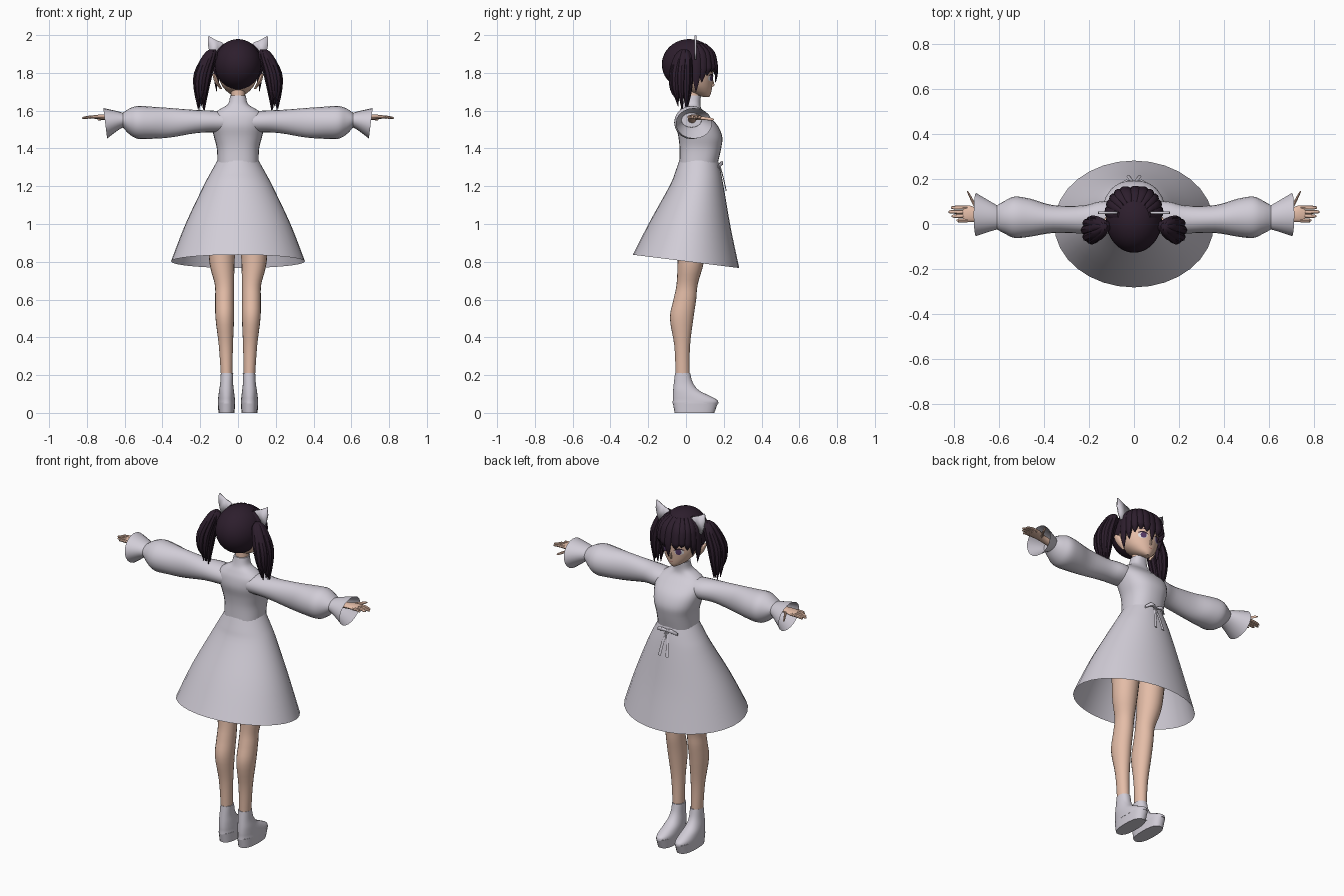
import bpy, bmesh, math, random
from mathutils import Vector
from mathutils.bvhtree import BVHTree

random.seed(4)
if "Cube" in bpy.data.objects:
    bpy.data.objects.remove(bpy.data.objects["Cube"], do_unlink=True)
parts = []


def material(name, rgb):
    m = bpy.data.materials.new(name)
    m.use_nodes = True
    m.diffuse_color = (*rgb, 1)
    m.node_tree.nodes["Principled BSDF"].inputs["Base Color"].default_value = (*rgb, 1)
    return m


fabric = material("pale lilac fabric", (0.64, 0.61, 0.68))
skin = material("skin", (0.78, 0.51, 0.39))
hair = material("dark plum hair", (0.026, 0.013, 0.026))
white = material("eye white", (0.75, 0.72, 0.75))
iris = material("violet iris", (0.09, 0.04, 0.13))
lip = material("rose lip", (0.5, 0.17, 0.15))


def finish(name, bm, mat, mirror=False, thickness=0):
    bmesh.ops.recalc_face_normals(bm, faces=bm.faces)
    mesh = bpy.data.meshes.new(name)
    bm.to_mesh(mesh)
    bm.free()
    mesh.materials.append(mat)
    ob = bpy.data.objects.new(name, mesh)
    bpy.context.collection.objects.link(ob)
    if thickness:
        ob.modifiers.new("Thickness", "SOLIDIFY").thickness = thickness
    if mirror:
        mod = ob.modifiers.new("Mirror", "MIRROR")
        mod.use_mirror_merge = False
    parts.append(ob)
    return ob


def smooth_rings(rings, steps):
    """Catmull-Rom blend between the given rings."""
    rings = [tuple(r) + (0,) * (6 - len(r)) for r in rings]
    out = []
    for i in range(len(rings) - 1):
        a, b, c, d = (rings[max(0, min(len(rings) - 1, i + k))] for k in (-1, 0, 1, 2))
        for s in range(steps):
            t = s / steps
            out.append([0.5 * (2 * q + (r - p) * t + (2 * p - 5 * q + 4 * r - w) * t * t
                               + (3 * q - p - 3 * r + w) * t ** 3)
                        for p, q, r, w in zip(a, b, c, d)])
    return out + [list(rings[-1])]


def loft(name, rings, mat, axis="Z", sides=20, steps=4, caps=True, mirror=False, square=1.0):
    """Rings: (position, centre1, centre2, radius1, radius2, tilt) along an axis."""
    bm = bmesh.new()
    loops = []
    for pos, c1, c2, r1, r2, tilt in smooth_rings(rings, steps):
        loop = []
        for k in range(sides):
            a = math.tau * k / sides
            u, v = (math.copysign(abs(w) ** square, w) for w in (math.cos(a), math.sin(a)))
            u, v = u * r1, v * r2
            p = pos + tilt * v
            co = (c1 + u, c2 + v, p) if axis == "Z" else (p, c1 + u, c2 + v)
            loop.append(bm.verts.new(co))
        loops.append(loop)
    for lo, hi in zip(loops, loops[1:]):
        for k in range(sides):
            n = (k + 1) % sides
            bm.faces.new((lo[k], lo[n], hi[n], hi[k]))
    if caps:
        bm.faces.new(loops[0])
        bm.faces.new(loops[-1])
    return finish(name, bm, mat, mirror)


# Dress
loft("skirt", [(1.335, 0, .067, .11, .103), (1.27, 0, .064, .146, .122, -.02),
               (1.2, 0, .058, .183, .142, -.05), (1.0, 0, .025, .278, .212, -.1),
               (.802, 0, 0, .355, .282, -.125)], fabric, sides=32, caps=False)
loft("bodice", [(1.325, 0, .067, .109, .102), (1.4, 0, .076, .112, .11), (1.46, 0, .076, .127, .116),
                (1.52, 0, .058, .14, .11), (1.57, 0, .037, .14, .083), (1.605, 0, .027, .1, .058),
                (1.635, 0, .03, .053, .046), (1.68, 0, .037, .042, .042)],
     fabric, sides=28, square=.85)
loft("sleeves", [(.07, .03, 1.54, .07, .055), (.15, .028, 1.543, .072, .058), (.23, .02, 1.542, .062, .062),
                 (.36, .022, 1.536, .062, .078), (.46, .028, 1.536, .084, .085),
                 (.53, .03, 1.538, .092, .087), (.575, .03, 1.543, .073, .068),
                 (.61, .029, 1.55, .053, .038)], fabric, "X", mirror=True)
loft("cuffs", [(.608, .029, 1.55, .053, .038), (.64, .034, 1.546, .067, .052, .04),
               (.703, .042, 1.533, .096, .081, .125)], fabric, "X", caps=False, mirror=True)
loft("bow_tails", [(1.315, .004, .176, .006, .005), (1.25, .014, .196, .008, .003),
                   (1.175, .025, .213, .009, .003)], fabric, sides=6, mirror=True)
loft("bow_loops", [(0, .18, 1.315, .008, .007), (.035, .19, 1.322, .007, .012),
                   (.065, .172, 1.305, .004, .009)], fabric, "X", sides=8, mirror=True)

# Legs and shoes
loft("legs", [(.19, .06, -.018, .03, .037), (.35, .064, -.02, .037, .041), (.5, .07, -.023, .049, .062),
              (.6, .071, -.006, .05, .06), (.68, .072, .006, .051, .056), (.8, .085, .025, .067, .07),
              (1.0, .085, .04, .075, .085), (1.1, .08, .05, .06, .08)], skin, mirror=True)
loft("shoe_soles", [(0, .061, .045, .043, .105), (.055, .061, .05, .045, .12)],
     fabric, steps=1, sides=24, square=.8, mirror=True)
loft("shoe_uppers", [(.05, .061, .05, .046, .121), (.068, .061, .048, .045, .118), (.09, .061, .028, .043, .098),
                     (.12, .061, 0, .039, .068), (.16, .06, -.014, .034, .05),
                     (.212, .058, -.018, .033, .04)], fabric, sides=24, square=.9, mirror=True)

# Hands
loft("palms", [(.6, .032, 1.552, .022, .019), (.68, .036, 1.564, .026, .015),
               (.73, .045, 1.567, .037, .013), (.76, .045, 1.566, .034, .009)],
     skin, "X", sides=14, mirror=True)
for finger, y, tip in (("little", .016, .79), ("ring", .035, .812), ("middle", .054, .826), ("index", .073, .815)):
    loft(finger + "_fingers", [(.74, y, 1.567, .009, .009), (.78, y, 1.567, .009, .008),
                               (tip - .008, y, 1.562, .007, .006), (tip, y, 1.561, .002, .002)],
         skin, "X", sides=8, steps=2, mirror=True)
loft("thumbs", [(.69, .055, 1.562, .014, .011), (.712, .09, 1.56, .013, .009),
                (.735, .133, 1.555, .009, .007), (.743, .146, 1.554, .002, .003)],
     skin, "X", sides=8, steps=2, mirror=True)

# Head
loft("neck", [(1.62, 0, .037, .037, .037), (1.74, 0, .04, .036, .038)], skin)
face = loft("face", [(1.672, 0, .108, .012, .014), (1.685, 0, .092, .037, .038), (1.705, 0, .072, .062, .063),
                     (1.735, 0, .055, .086, .084), (1.78, 0, .043, .103, .1), (1.85, 0, .03, .11, .11),
                     (1.93, 0, .02, .075, .075)], skin, sides=32)
loft("nose", [(1.725, 0, .134, .006, .004), (1.735, 0, .141, .006, .009), (1.765, 0, .14, .003, .003)],
     skin, sides=8)
loft("ears", [(1.715, .09, .022, .006, .006), (1.75, .112, .016, .011, .02),
              (1.785, .125, .008, .009, .021), (1.8, .13, 0, .002, .005)], skin, sides=12, mirror=True)

# Painted face details, laid on the face surface
surface = BVHTree.FromPolygons([v.co for v in face.data.vertices],
                               [p.vertices[:] for p in face.data.polygons])


def patch(name, cx, cz, rx, rz, mat, lift, mirror=True, bend=0.0, slant=0.0):
    bm = bmesh.new()
    bmesh.ops.create_grid(bm, x_segments=8, y_segments=8, size=1)
    for v in bm.verts:
        x, z = v.co.x, v.co.y
        u, w = x * math.sqrt(1 - z * z / 2), z * math.sqrt(1 - x * x / 2)
        px, pz = cx + u * rx, cz + w * rz - bend * u * u + slant * u
        hit = surface.ray_cast(Vector((px, 1, pz)), Vector((0, -1, 0)))[0]
        v.co = (px, (hit.y if hit else .12) + lift, pz)
    finish(name, bm, mat, mirror)


patch("eye_whites", .047, 1.772, .023, .017, white, .002)
patch("irises", .045, 1.773, .015, .017, iris, .004)
patch("upper_lashes", .048, 1.791, .027, .004, hair, .005, bend=.01, slant=.002)
patch("eyebrows", .048, 1.812, .024, .0025, hair, .003, bend=.006)
patch("mouth", 0, 1.706, .014, .002, lip, .003, mirror=False)

# Hair cap, with the face opening cut away
bm = bmesh.new()
bmesh.ops.create_uvsphere(bm, u_segments=32, v_segments=20, radius=1)
for v in bm.verts:
    v.co = (v.co.x * .124, .017 + v.co.y * .145, 1.845 + v.co.z * .134)
opening = [f for f in bm.faces
           if f.calc_center_median().y > 0
           and f.calc_center_median().z < 1.79 + .6 * f.calc_center_median().y]
bmesh.ops.delete(bm, geom=opening, context="FACES")
finish("hair_cap", bm, hair)


def lock(name, angle, tip, width=.018):
    """One tapering fringe lock, hung around the head from the front."""
    s, c = math.sin(math.radians(angle)), math.cos(math.radians(angle))
    rings = []
    for z, out, size in ((1.955, .6, .4), (1.91, .9, 1), (1.84, 1.02, 1),
                         ((1.84 + tip) / 2, 1.03, .75), (tip, .99, .05)):
        rings.append((z, s * .118 * out, .02 + c * .137 * out,
                      (.009 + width * abs(c)) * size, (.009 + width * abs(s)) * size))
    loft(name, rings, hair, sides=10, steps=3)


lock("fringe_centre", 3, 1.742, .013)
for side, sign in (("left", 1), ("right", -1)):
    for i, (angle, tip) in enumerate(((18, 1.79), (33, 1.802), (48, 1.785), (62, 1.75), (76, 1.70))):
        lock(f"fringe_{side}_{i + 1}", sign * angle, tip)

# Pigtails, each a bundle of tapering locks
for i in range(8):
    a = math.tau * i / 8
    c, s = math.cos(a), math.sin(a)
    tip = 1.595 + random.random() * .07
    loft(f"pigtail_locks_{i + 1}",
         [(1.925, .135 + .01 * c, -.01 + .01 * s, .006, .006),
          (1.895, .148 + .018 * c, -.015 + .026 * s, .018, .018),
          (1.8, .183 + .027 * c, -.026 + .042 * s, .023, .022),
          (1.71, .194 + .022 * c, -.026 + .04 * s, .018, .018),
          (tip, .195 + .016 * c, -.02 + .03 * s, .002, .002)],
         hair, sides=8, steps=3, mirror=True)
loft("pigtail_roots", [(1.87, .115, -.01, .02, .02), (1.9, .13, -.01, .026, .026),
                       (1.925, .13, -.01, .01, .01)], hair, sides=12, mirror=True)

# Pointed ears on the head
bm = bmesh.new()
outline = ((.065, 1.945), (.085, 1.962), (.115, 1.973), (.157, 1.997),
           (.16, 1.95), (.15, 1.905), (.135, 1.87), (.1, 1.9))
bm.faces.new([bm.verts.new((x, .055, z)) for x, z in outline])
finish("pointed_ears", bm, fabric, mirror=True, thickness=.01)

# Smooth shading with sharp edges kept
bpy.ops.object.select_all(action="DESELECT")
for ob in parts:
    ob.select_set(True)
bpy.context.view_layer.objects.active = parts[0]
bpy.ops.object.shade_smooth_by_angle(angle=math.radians(40))
